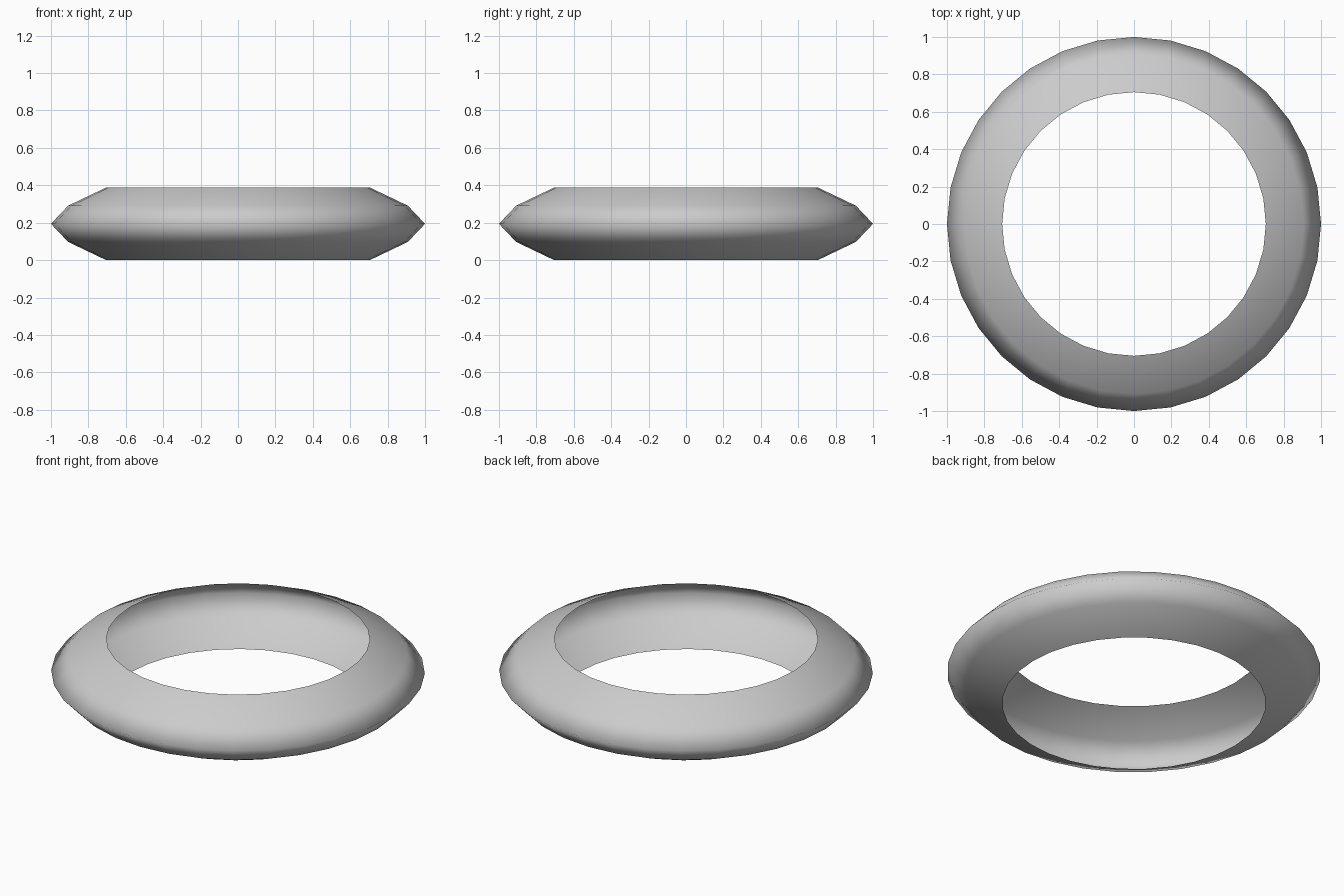
import bpy, bmesh
from math import sin, cos, tau

if "Cube" in bpy.data.objects:
    bpy.data.objects.remove(bpy.data.objects["Cube"])

SEGMENTS = 32
# Open band profile (radius, height), bottom rim to top rim
PROFILE = [(0.705, 0.0), (0.908, 0.097), (1.0, 0.194), (0.908, 0.291), (0.705, 0.388)]

# Ring band: revolve the profile about z as a thin open shell
bm = bmesh.new()
loops = [[bm.verts.new((r * cos(tau * i / SEGMENTS), r * sin(tau * i / SEGMENTS), z))
          for i in range(SEGMENTS)] for r, z in PROFILE]
for low, high in zip(loops, loops[1:]):
    for i in range(SEGMENTS):
        j = (i + 1) % SEGMENTS
        face = bm.faces.new((low[i], low[j], high[j], high[i]))
        face.smooth = True

mesh = bpy.data.meshes.new("ring_band")
bm.to_mesh(mesh)
bm.free()
ring = bpy.data.objects.new("ring_band", mesh)
bpy.context.collection.objects.link(ring)
